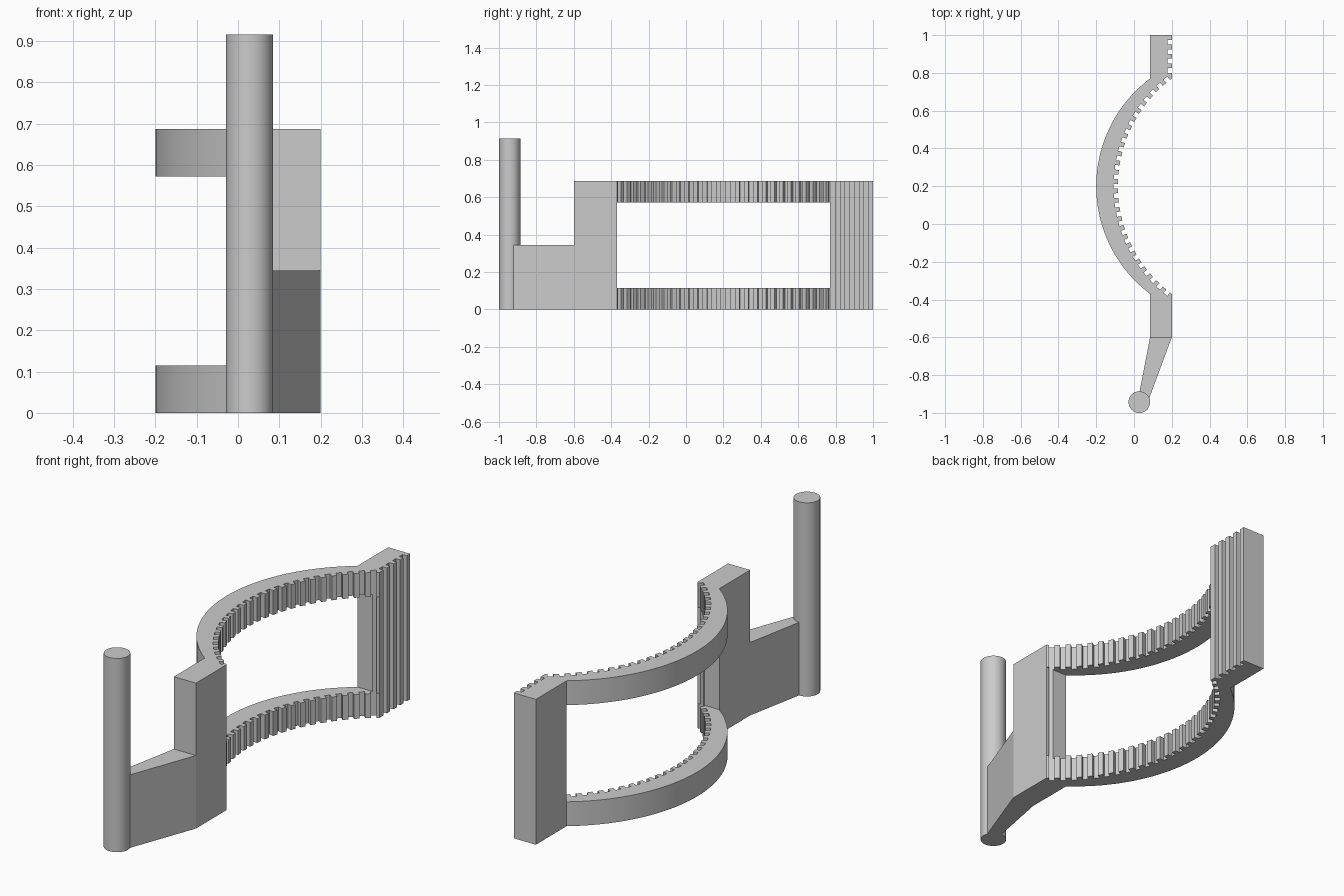
import bpy, bmesh, math
from mathutils import Vector

if "Cube" in bpy.data.objects:
    bpy.data.objects.remove(bpy.data.objects["Cube"], do_unlink=True)

# Plain grey material
grey = bpy.data.materials.new("plain grey")
grey.use_nodes = True
colour = (0.6, 0.6, 0.6, 1)
grey.diffuse_color = colour
grey.node_tree.nodes["Principled BSDF"].inputs["Base Color"].default_value = colour

HEIGHT, RAIL = 0.687, 0.115        # frame height, rail height
BACK, FACE = 0.085, 0.2            # x of the two sides of the end posts
Y0, Y1 = -0.37, 0.77               # window span
MID, HALF, SAG = 0.2, 0.57, 0.285  # bow centre, half chord and depth
RADIUS = (HALF ** 2 + SAG ** 2) / (2 * SAG)
SWEEP = math.asin(HALF / RADIUS)
DEPTH = 0.023                      # groove depth
TEETH = 27


def prism(name, outline, z0, z1):
    """Extrude a counter-clockwise outline between two heights."""
    bm = bmesh.new()
    base = bm.faces.new([bm.verts.new((x, y, z0)) for x, y in outline])
    top = bmesh.ops.extrude_face_region(bm, geom=[base])["geom"]
    verts = [v for v in top if isinstance(v, bmesh.types.BMVert)]
    bmesh.ops.translate(bm, verts=verts, vec=(0, 0, z1 - z0))
    bmesh.ops.recalc_face_normals(bm, faces=bm.faces)
    mesh = bpy.data.meshes.new(name)
    bm.to_mesh(mesh)
    bm.free()
    mesh.materials.append(grey)
    obj = bpy.data.objects.new(name, mesh)
    bpy.context.collection.objects.link(obj)
    return obj


def activate(obj):
    bpy.ops.object.select_all(action='DESELECT')
    obj.select_set(True)
    bpy.context.view_layer.objects.active = obj


def bow(edge_x, t, inset=0.0):
    """Point on the bow ending at edge_x; t runs from -1 (front) to 1 (back)."""
    a, r = t * SWEEP, RADIUS + inset
    cx = edge_x - SAG + RADIUS
    return (cx - r * math.cos(a), MID + r * math.sin(a))


# Toothed inner side, running front to back
outline = [(BACK, -0.6), (FACE, -0.6), bow(FACE, -1)]
for k in range(TEETH):
    a, b = [-1 + 2 * (k + f) / TEETH for f in (0.25, 0.75)]
    outline += [bow(FACE, a), bow(FACE, a, DEPTH), bow(FACE, b, DEPTH), bow(FACE, b)]
outline.append(bow(FACE, 1))

# Grooves of the back post
pitch = 0.05
for k in range(4):
    y = 0.8 + k * pitch
    outline += [(FACE, y), (FACE - DEPTH, y),
                (FACE - DEPTH, y + pitch / 2), (FACE, y + pitch / 2)]
outline += [(FACE, 1), (BACK, 1)]

# Smooth outer side, running back to front
STEPS = 48
outline += [bow(BACK, 1 - 2 * i / STEPS) for i in range(STEPS + 1)]
frame = prism("bowed_frame", outline, 0, HEIGHT)

# Window that leaves an upper and a lower rail
cutter = prism("window_cutter", [(-0.5, Y0), (0.5, Y0), (0.5, Y1), (-0.5, Y1)],
               RAIL, HEIGHT - RAIL)
cutter.hide_render = True
cut = frame.modifiers.new("window", 'BOOLEAN')
cut.operation = 'DIFFERENCE'
cut.solver = 'EXACT'
cut.object = cutter
activate(frame)
bpy.ops.object.modifier_apply(modifier=cut.name)
bpy.data.objects.remove(cutter, do_unlink=True)

# Low tapered arm to the pin
arm = prism("tapered_arm", [(BACK, -0.6), (0.03, -0.885), (0.025, -0.943),
                            (0.078, -0.93), (FACE, -0.6)], 0, 0.345)

# Upright round pin
PIN_R, PIN_H = 0.057, 0.915
bpy.ops.mesh.primitive_cylinder_add(vertices=48, radius=PIN_R, depth=PIN_H,
                                    location=Vector((0.028, -1 + PIN_R, PIN_H / 2)))
pin = bpy.context.object
pin.name = "hinge_pin"
pin.data.materials.append(grey)

# Smooth round surfaces, sharp edges
for obj in (frame, pin):
    activate(obj)
    bpy.ops.object.shade_smooth_by_angle(angle=math.radians(25))
